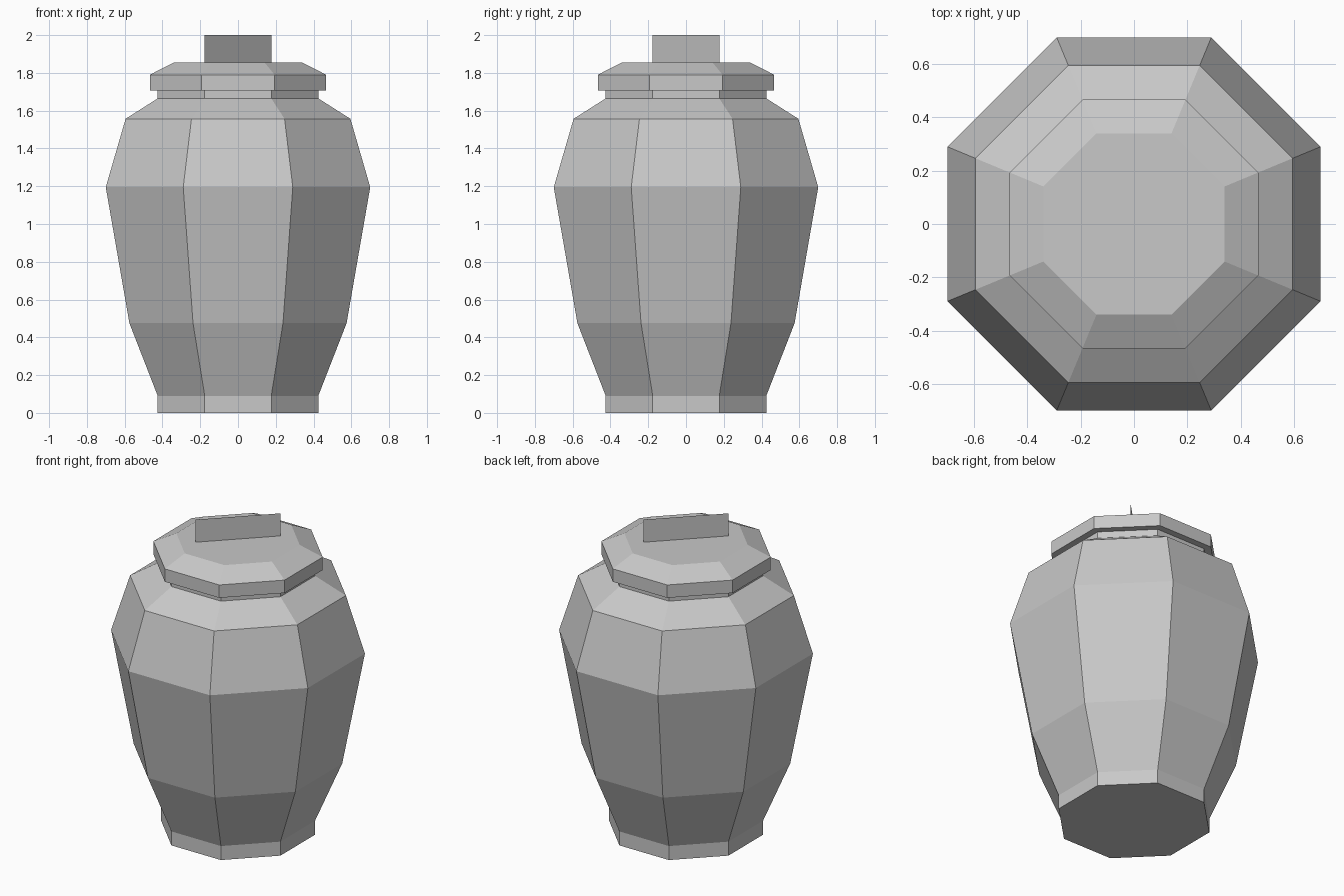
import bpy
import bmesh
import math

cube = bpy.data.objects.get("Cube")
if cube:
    bpy.data.objects.remove(cube)

SIDES = 8

# One plain grey for the whole urn
grey = bpy.data.materials.new("stone_grey")
grey.use_nodes = True
color = (0.58, 0.58, 0.58, 1)
grey.diffuse_color = color
grey.node_tree.nodes["Principled BSDF"].inputs["Base Color"].default_value = color


def finish(name, bm):
    mesh = bpy.data.meshes.new(name)
    bm.to_mesh(mesh)
    bm.free()
    mesh.materials.append(grey)
    obj = bpy.data.objects.new(name, mesh)
    bpy.context.collection.objects.link(obj)
    return obj


def turned(name, profile):
    """Closed faceted solid from (flat-to-centre distance, height) pairs."""
    bm = bmesh.new()
    rings = []
    for apothem, z in profile:
        r = apothem / math.cos(math.pi / SIDES)
        angles = [2 * math.pi * (i + 0.5) / SIDES for i in range(SIDES)]
        rings.append([bm.verts.new((r * math.cos(a), r * math.sin(a), z)) for a in angles])
    for low, high in zip(rings, rings[1:]):
        for i in range(SIDES):
            j = (i + 1) % SIDES
            bm.faces.new((low[i], low[j], high[j], high[i]))
    bm.faces.new(rings[0][::-1])
    bm.faces.new(rings[-1])
    return finish(name, bm)


# Foot, belly, shoulder and neck; the neck runs up inside the lid
turned("urn_body", [(0.425, 0), (0.425, 0.09), (0.575, 0.475), (0.70, 1.195),
                    (0.595, 1.557), (0.425, 1.665), (0.425, 1.74)])

# Overhanging lid with a sloped top
turned("urn_lid", [(0.467, 1.707), (0.467, 1.79), (0.34, 1.855)])

# Thin upright handle set diagonally across the lid
half = 0.177
bm = bmesh.new()
corners = [(-half, 1.855), (half, 1.855), (half, 2), (-half, 2)]
bm.faces.new([bm.verts.new((s, s, z)) for s, z in corners])
finish("lid_handle", bm)
